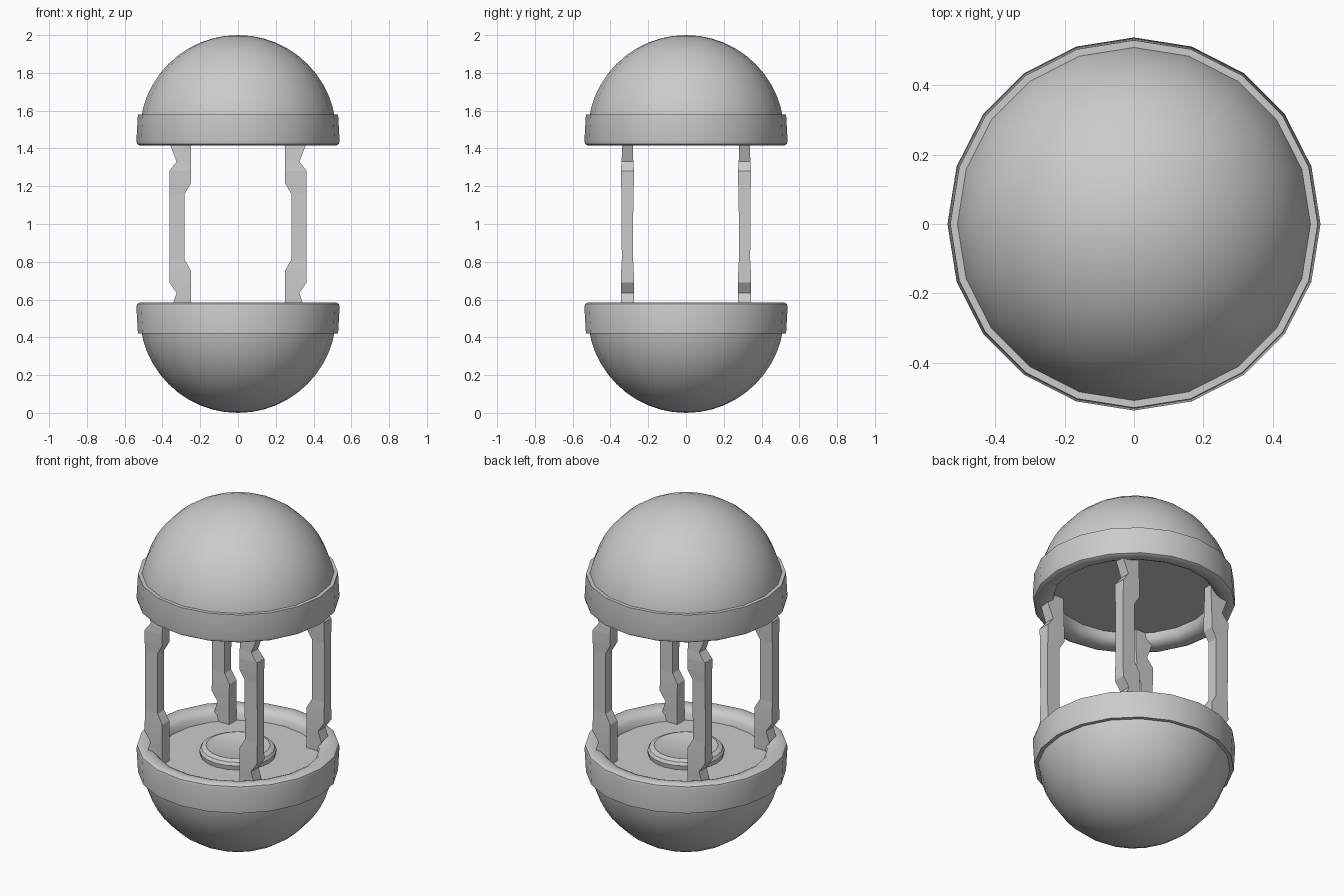
import bpy
import bmesh
import math

if "Cube" in bpy.data.objects:
    bpy.data.objects.remove(bpy.data.objects["Cube"])

SIDES = 20


def finish(name, bm, smooth=True):
    bmesh.ops.remove_doubles(bm, verts=bm.verts, dist=1e-5)
    bmesh.ops.recalc_face_normals(bm, faces=bm.faces)
    mesh = bpy.data.meshes.new(name)
    bm.to_mesh(mesh)
    bm.free()
    obj = bpy.data.objects.new(name, mesh)
    bpy.context.collection.objects.link(obj)
    if smooth:
        bpy.ops.object.select_all(action='DESELECT')
        bpy.context.view_layer.objects.active = obj
        obj.select_set(True)
        bpy.ops.object.shade_smooth_by_angle(angle=math.radians(35))
    return obj


def lathe(name, profile, closed=False, flip=False):
    """Spin an (r, z) profile; flip mirrors it to the upper half."""
    bm = bmesh.new()
    pts = [bm.verts.new((r, 0, 2 - z if flip else z)) for r, z in profile]
    edges = [bm.edges.new(p) for p in zip(pts, pts[1:])]
    if closed:
        edges.append(bm.edges.new((pts[-1], pts[0])))
    bmesh.ops.spin(bm, geom=pts + edges, cent=(0, 0, 0), axis=(0, 0, 1),
                   angle=math.tau, steps=SIDES, use_duplicate=False)
    return finish(name, bm)


# Hemisphere closed by a flat plate, and the rounded rim around it
R = 0.52
dome = [(R * math.sin(a), R - R * math.cos(a))
        for a in (math.pi / 2 * i / 12 for i in range(13))] + [(0, R)]
rim = [(0.505, 0.42), (0.53, 0.42), (0.538, 0.56), (0.534, 0.577),
       (0.52, 0.585), (0.475, 0.583), (0.45, 0.572), (0.432, 0.552),
       (0.425, 0.515)]
for label, flip in (("lower", False), ("upper", True)):
    lathe(label + "_dome", dome, flip=flip)
    lathe(label + "_rim", rim, closed=True, flip=flip)

# Raised round button on the lower plate
lathe("floor_button", [(0.2, 0.515), (0.205, 0.545), (0.195, 0.562),
                       (0.17, 0.572), (0.155, 0.566), (0, 0.566)])

# Four notched struts: rows of (z, inner x, outer x, half thickness)
ROWS = [(0.51, 0.25, 0.36, 0.034), (0.585, 0.25, 0.342, 0.034),
        (0.635, 0.25, 0.325, 0.035), (0.69, 0.25, 0.363, 0.035),
        (0.755, 0.25, 0.363, 0.033), (0.81, 0.282, 0.363, 0.030),
        (1.16, 0.282, 0.363, 0.031), (1.215, 0.25, 0.363, 0.034),
        (1.28, 0.25, 0.363, 0.035), (1.33, 0.25, 0.325, 0.031),
        (1.42, 0.25, 0.36, 0.028), (1.49, 0.25, 0.375, 0.028)]


def strut(name, sx, sy):
    bm = bmesh.new()
    loops = []
    for z, xi, xo, t in ROWS:
        loops.append([bm.verts.new((sx * x, sy * 0.31 + y, z))
                      for x, y in ((xi, -t), (xo, -t), (xo, t), (xi, t))])
    for a, b in zip(loops, loops[1:]):
        for i in range(4):
            j = (i + 1) % 4
            bm.faces.new((a[i], a[j], b[j], b[i]))
    bm.faces.new(loops[0])
    bm.faces.new(loops[-1])
    finish(name, bm, smooth=False)


for xname, sx in (("left", -1), ("right", 1)):
    for yname, sy in (("front", -1), ("back", 1)):
        strut(f"{yname}_{xname}_strut", sx, sy)
